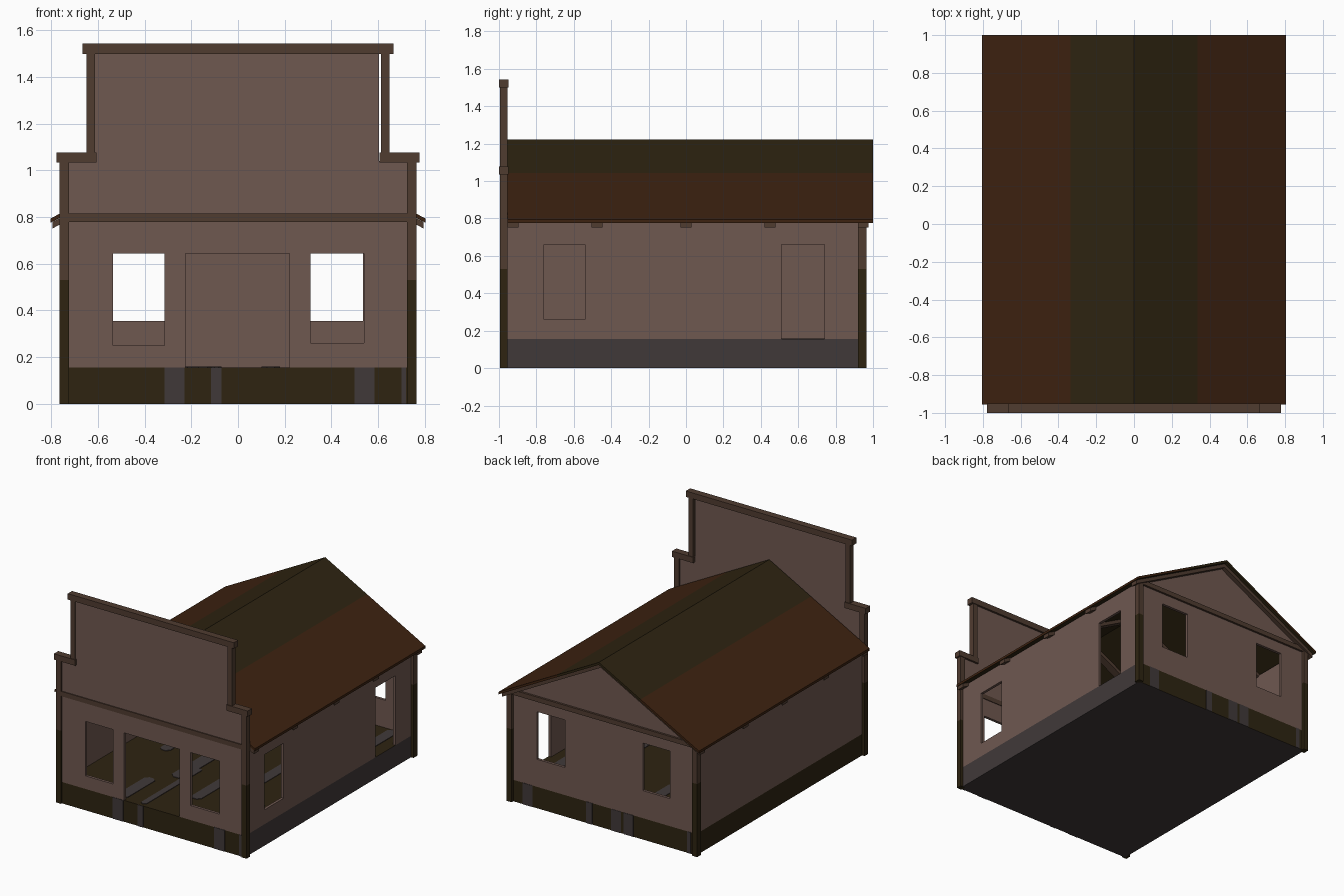
import bpy
import bmesh
from mathutils import Matrix, Vector

cube = bpy.data.objects.get("Cube")
if cube:
    bpy.data.objects.remove(cube, do_unlink=True)


def material(name, rgb):
    lin = [(c / 255 / 12.92) if c < 10 else ((c / 255 + 0.055) / 1.055) ** 2.4 for c in rgb]
    m = bpy.data.materials.new(name)
    m.use_nodes = True
    m.diffuse_color = (*lin, 1)
    m.node_tree.nodes["Principled BSDF"].inputs["Base Color"].default_value = (*lin, 1)
    return m


WALL = material("wall_boards", (111, 88, 80))
TRIM = material("trim_wood", (80, 60, 48))
DARK = material("dark_timber", (46, 36, 17))
ROOF = material("roof_brown", (61, 34, 16))
GREY = material("worn_grey", (64, 57, 57))


def add(name, mesh, *mats):
    for m in mats:
        mesh.materials.append(m)
    ob = bpy.data.objects.new(name, mesh)
    bpy.context.collection.objects.link(ob)
    return ob


def box(name, x, y, z, mat):
    bm = bmesh.new()
    size = Matrix.Diagonal((x[1] - x[0], y[1] - y[0], z[1] - z[0], 1))
    mid = Matrix.Translation((sum(x) / 2, sum(y) / 2, sum(z) / 2))
    bmesh.ops.create_cube(bm, size=1, matrix=mid @ size)
    me = bpy.data.meshes.new(name)
    bm.to_mesh(me)
    bm.free()
    return add(name, me, mat)


def rect(a0, a1, z0, z1):
    return [(a0, z0), (a1, z0), (a1, z1), (a0, z1)]


def panel(name, outline, holes, axis, at, depth, mat):
    """Flat outline with holes, given thickness and stood up across an axis."""
    cu = bpy.data.curves.new(name, 'CURVE')
    cu.dimensions = '2D'
    cu.fill_mode = 'BOTH'
    cu.extrude = depth / 2
    for loop in [outline] + holes:
        sp = cu.splines.new('POLY')
        sp.points.add(len(loop) - 1)
        for p, (a, b) in zip(sp.points, loop):
            p.co = (a, b, 0, 1)
        sp.use_cyclic_u = True
    tmp = bpy.data.objects.new(name + "_curve", cu)
    bpy.context.collection.objects.link(tmp)
    bpy.context.view_layer.update()
    dg = bpy.context.evaluated_depsgraph_get()
    me = bpy.data.meshes.new_from_object(tmp.evaluated_get(dg))
    bpy.data.objects.remove(tmp, do_unlink=True)
    if axis == 'y':
        basis = Matrix(((1, 0, 0, 0), (0, 0, -1, at), (0, 1, 0, 0), (0, 0, 0, 1)))
    elif axis == 'x':
        basis = Matrix(((0, 0, 1, at), (1, 0, 0, 0), (0, 1, 0, 0), (0, 0, 0, 1)))
    else:
        basis = Matrix.Translation((0, 0, at))
    me.transform(basis)
    me.materials.clear()
    for p in me.polygons:
        p.use_smooth = False
        p.material_index = 0
    return add(name, me, mat)


# Floor slab: grey underneath and on the left side, dark elsewhere
FLOOR = 0.155
slab = box("floor_slab", (-0.745, 0.745), (-0.985, 0.945), (0, FLOOR), DARK)
slab.data.materials.append(GREY)
for p in slab.data.polygons:
    if p.normal.x > 0.5 or p.normal.z < -0.5:
        p.material_index = 1

# Worn grey streaks on the slab ends
for x0, x1 in [(-0.315, -0.23), (-0.115, -0.07), (0.5, 0.585), (0.7, 0.72)]:
    box("front_streak", (x0, x1), (-0.988, -0.984), (0, FLOOR), GREY)
for x0, x1 in [(0.57, 0.65), (0.09, 0.14), (-0.14, -0.06), (-0.24, -0.16), (-0.7, -0.67)]:
    box("back_streak", (x0, x1), (0.944, 0.948), (0, FLOOR), GREY)


# Long streaks with clipped ends across the floor
def floor_streak(x0, x1, y0, y1):
    c = (x1 - x0) * 0.3
    loop = [(x0 + c, y0), (x1 - c, y0), (x1, y0 + c), (x1, y1 - c),
            (x1 - c, y1), (x0 + c, y1), (x0, y1 - c), (x0, y0 + c)]
    panel("floor_streak", loop, [], 'z', FLOOR + 0.002, 0.004, GREY)


for s in [(-0.315, -0.23, -0.96, -0.6), (-0.115, -0.07, -0.96, -0.3), (0.5, 0.585, -0.96, -0.5),
          (-0.2, -0.1, -0.5, 0.0), (0.1, 0.18, -0.7, -0.2), (0.3, 0.38, -0.3, 0.3),
          (-0.5, -0.42, -0.2, 0.4), (0.57, 0.65, 0.3, 0.92), (-0.24, -0.16, 0.4, 0.92)]:
    floor_streak(*s)

# Stepped front wall with doorway and windows
front = [(-0.735, FLOOR), (-0.225, FLOOR), (-0.225, 0.645), (0.22, 0.645), (0.22, FLOOR),
         (0.735, FLOOR), (0.735, 1.04), (0.605, 1.04), (0.605, 1.51),
         (-0.615, 1.51), (-0.615, 1.04), (-0.735, 1.04)]
panel("front_wall", front, [rect(-0.535, -0.315, 0.25, 0.645), rect(0.31, 0.54, 0.26, 0.645)],
      'y', -0.975, 0.02, WALL)

# Gabled back wall
gable = [(-0.745, FLOOR), (0.745, FLOOR), (0.745, 0.8), (0, 1.195), (-0.745, 0.8)]
panel("back_wall", gable, [rect(-0.535, -0.315, 0.355, 0.7), rect(0.31, 0.535, 0.355, 0.7)],
      'y', 0.935, 0.02, WALL)

# Side walls: the left one has a window and a doorway
left = [(-0.97, FLOOR), (0.51, FLOOR), (0.51, 0.66), (0.74, 0.66), (0.74, FLOOR),
        (0.93, FLOOR), (0.93, 0.8), (-0.97, 0.8)]
panel("left_wall", left, [rect(-0.76, -0.54, 0.26, 0.66)], 'x', 0.735, 0.02, WALL)
panel("right_wall", rect(-0.97, 0.93, FLOOR, 0.8), [], 'x', -0.735, 0.02, WALL)


# Posts and caps, repeated on both sides
def both(name, x0, x1, y, z, mat):
    box("left_" + name, (x0, x1), y, z, mat)
    box("right_" + name, (-x1, -x0), y, z, mat)


FY, BY, CAP = (-0.995, -0.955), (0.92, 0.965), (-1.0, -0.95)
both("front_post_foot", 0.725, 0.765, FY, (0, 0.53), DARK)
both("front_post", 0.725, 0.765, FY, (0.53, 1.035), TRIM)
both("back_post_foot", 0.725, 0.765, BY, (0, 0.53), DARK)
both("back_post", 0.725, 0.765, BY, (0.53, 0.8), TRIM)
both("shoulder_cap", 0.607, 0.778, CAP, (1.035, 1.077), TRIM)
both("upper_post", 0.613, 0.65, FY, (1.077, 1.5), TRIM)
box("top_cap", (-0.667, 0.667), CAP, (1.5, 1.543), TRIM)
box("front_rail", (-0.725, 0.725), (-0.992, -0.96), (0.78, 0.815), TRIM)
box("back_rail", (-0.725, 0.725), (0.925, 0.96), (0.78, 0.815), TRIM)

# Roof: profile swept along y, dark near the ridge and underneath
RIDGE, EAVE, SLOPE = 1.222, 0.804, 0.533


def sweep(name, xs, drop, thick, y0, y1, *mats):
    bm = bmesh.new()
    top = [Vector((x, y0, RIDGE - drop - SLOPE * abs(x))) for x in xs]
    low = [v - Vector((0, 0, thick)) for v in top]
    va = [[bm.verts.new(v) for v in row] for row in (top, low)]
    faces = [bm.faces.new((va[0][i], va[1][i], va[1][i + 1], va[0][i + 1]))
             for i in range(len(xs) - 1)]
    ext = bmesh.ops.extrude_face_region(bm, geom=faces, use_keep_orig=True)
    verts = [g for g in ext["geom"] if isinstance(g, bmesh.types.BMVert)]
    bmesh.ops.translate(bm, verts=verts, vec=(0, y1 - y0, 0))
    bmesh.ops.recalc_face_normals(bm, faces=bm.faces)
    me = bpy.data.meshes.new(name)
    bm.to_mesh(me)
    bm.free()
    return add(name, me, *mats)


roof = sweep("roof", [-EAVE, -0.335, 0, 0.335, EAVE], 0, 0.018, -0.955, 1.0, ROOF, DARK)
for p in roof.data.polygons:
    if p.normal.z < -0.3 or abs(p.center.x) < 0.335:
        p.material_index = 1

# Rafters showing under the eaves
for y in (-0.925, -0.475, 0, 0.45, 0.948):
    sweep("rafter", [-0.795, 0, 0.795], 0.019, 0.028, y - 0.029, y + 0.029, TRIM)
